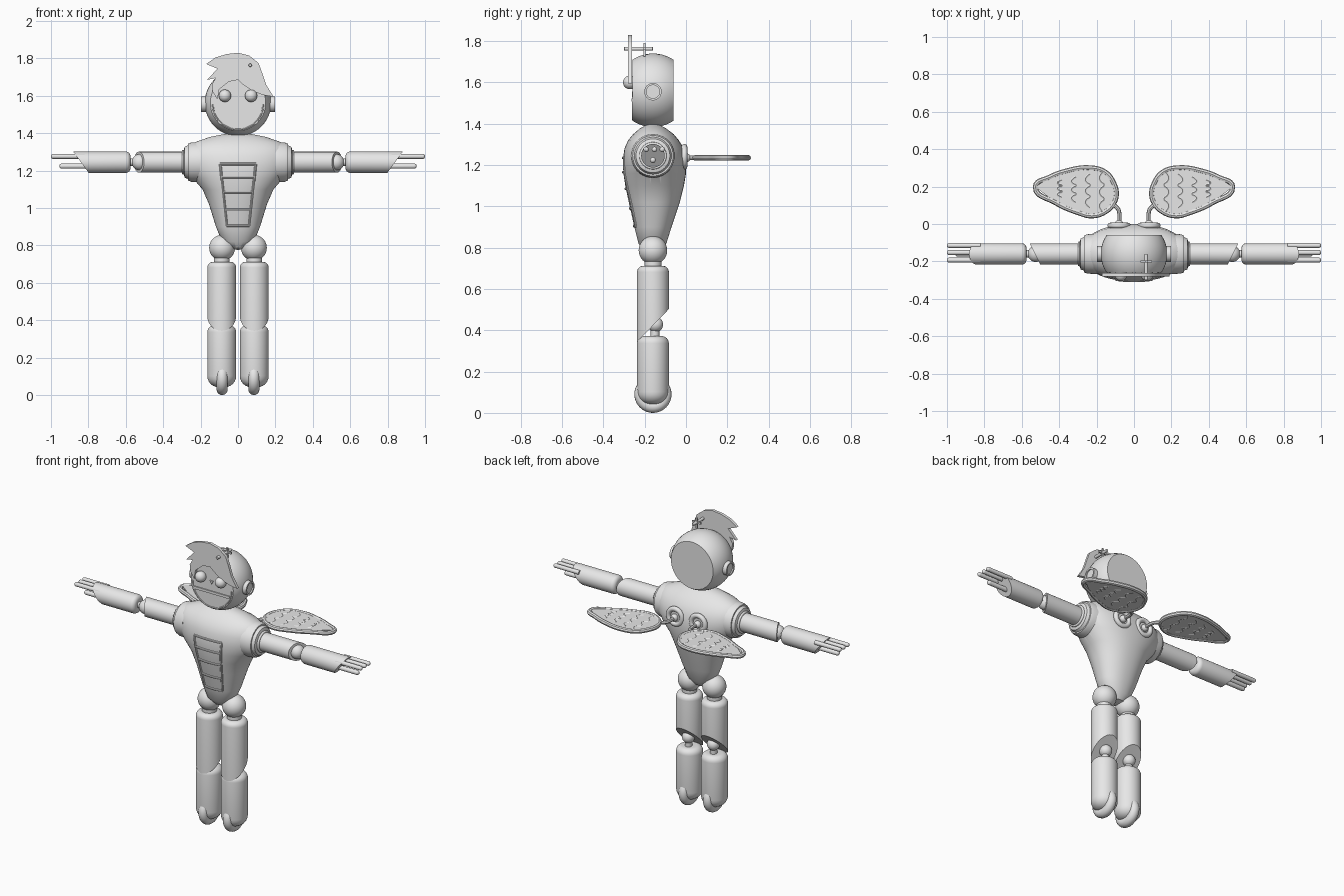
import bpy, bmesh
from math import sin, cos, pi
from mathutils import Vector

cube = bpy.data.objects.get("Cube")
if cube:
    bpy.data.objects.remove(cube, do_unlink=True)

grey = bpy.data.materials.new("plain_grey")
grey.use_nodes = True
grey.diffuse_color = (0.8, 0.8, 0.8, 1)
grey.node_tree.nodes["Principled BSDF"].inputs["Base Color"].default_value = (0.8, 0.8, 0.8, 1)
parts = []
MID = -0.16      # depth of the body axis
ARM = 1.245      # height of the arm axis


def finish(name, bm, pair=False):
    """Turn a bmesh into an object; pair adds the mirrored twin."""
    bmesh.ops.recalc_face_normals(bm, faces=bm.faces)
    for side in (("left_", "right_") if pair else ("",)):
        if side == "right_":
            bmesh.ops.scale(bm, vec=(-1, 1, 1), verts=bm.verts)
            bmesh.ops.reverse_faces(bm, faces=bm.faces)
        mesh = bpy.data.meshes.new(side + name)
        bm.to_mesh(mesh)
        mesh.materials.clear()
        mesh.materials.append(grey)
        ob = bpy.data.objects.new(side + name, mesh)
        bpy.context.collection.objects.link(ob)
        parts.append(ob)
    bm.free()


def cut(bm, point, normal):
    """Slice away the side the normal points to and close the hole."""
    geom = bm.verts[:] + bm.edges[:] + bm.faces[:]
    res = bmesh.ops.bisect_plane(bm, geom=geom, plane_co=point, plane_no=normal, clear_outer=True)
    edges = [e for e in res["geom_cut"] if isinstance(e, bmesh.types.BMEdge)]
    bmesh.ops.edgeloop_fill(bm, edges=edges)


def skin(rings):
    """Loft closed rings of points, merging the poles."""
    bm = bmesh.new()
    rows = [[bm.verts.new(p) for p in ring] for ring in rings]
    n = len(rows[0])
    for a, b in zip(rows, rows[1:]):
        for i in range(n):
            j = (i + 1) % n
            bm.faces.new((a[i], a[j], b[j], b[i]))
    bmesh.ops.remove_doubles(bm, verts=bm.verts, dist=1e-5)
    return bm


def lathe(name, profile, centre, axis, slices=(), pair=True, n=40):
    """Revolve (distance along axis, radius) pairs round an axis."""
    k = "XYZ".index(axis)
    rings = []
    for t, r in profile:
        ring = []
        for i in range(n):
            p = [0, 0, 0]
            p[k] = t
            p[(k + 1) % 3] = r * cos(2 * pi * i / n)
            p[(k + 2) % 3] = r * sin(2 * pi * i / n)
            ring.append(Vector(p) + Vector(centre))
        rings.append(ring)
    bm = skin(rings)
    for point, normal in slices:
        cut(bm, point, normal)
    finish(name, bm, pair)


def rounded(t0, t1, r, e0, e1, steps=6):
    """Profile of a cylinder with rounded ends of radius e0 and e1."""
    arc = [i * pi / 2 / steps for i in range(steps + 1)]
    low = [(t0 + e0 * (1 - cos(a)), r - e0 * (1 - sin(a))) for a in arc]
    high = [(t1 - e1 * (1 - cos(a)), r - e1 * (1 - sin(a))) for a in reversed(arc)]
    return [(t0, 0)] + low + high + [(t1, 0)]


def ball(name, centre, r, pair=True, slices=()):
    bm = bmesh.new()
    bmesh.ops.create_uvsphere(bm, u_segments=40, v_segments=24, radius=r)
    bmesh.ops.translate(bm, vec=centre, verts=bm.verts)
    for point, normal in slices:
        cut(bm, point, normal)
    finish(name, bm, pair)


def box(name, centre, size, pair=False):
    bm = bmesh.new()
    bmesh.ops.create_cube(bm, size=1)
    bmesh.ops.scale(bm, vec=size, verts=bm.verts)
    bmesh.ops.translate(bm, vec=centre, verts=bm.verts)
    finish(name, bm, pair)


def tube(name, points, r, closed=False, pair=False):
    curve = bpy.data.curves.new(name, "CURVE")
    curve.dimensions = "3D"
    curve.bevel_depth, curve.bevel_resolution, curve.resolution_u = r, 2, 6
    curve.use_fill_caps = True
    spline = curve.splines.new("BEZIER")
    spline.bezier_points.add(len(points) - 1)
    for bp, p in zip(spline.bezier_points, points):
        bp.co = p
        bp.handle_left_type = bp.handle_right_type = "AUTO"
    spline.use_cyclic_u = closed
    ob = bpy.data.objects.new(name, curve)
    bpy.context.collection.objects.link(ob)
    mesh = bpy.data.meshes.new_from_object(ob.evaluated_get(bpy.context.evaluated_depsgraph_get()))
    bm = bmesh.new()
    bm.from_mesh(mesh)
    bpy.data.objects.remove(ob, do_unlink=True)
    bpy.data.meshes.remove(mesh)
    bpy.data.curves.remove(curve)
    finish(name, bm, pair)


def plate(name, points, thickness, pair=False):
    bm = bmesh.new()
    face = bm.faces.new([bm.verts.new(p) for p in points])
    res = bmesh.ops.extrude_face_region(bm, geom=[face])
    bmesh.ops.translate(bm, vec=thickness, verts=[v for v in res["geom"] if isinstance(v, bmesh.types.BMVert)])
    finish(name, bm, pair)


# Torso: height, half width, front depth, back depth
SECTIONS = [(0.775, 0, -.16, -.16), (0.785, .04, -.2, -.12), (0.82, .085, -.23, -.095),
            (0.9, .118, -.25, -.07), (1.02, .155, -.277, -.03), (1.1, .19, -.294, -.01),
            (1.16, .242, -.303, 0), (1.22, .28, -.306, 0), (1.28, .285, -.298, -.01),
            (1.32, .27, -.28, -.035), (1.35, .235, -.255, -.06), (1.38, .15, -.22, -.1),
            (1.395, .075, -.19, -.13), (1.4, 0, -.16, -.16)]
POWER = 2.2


def section(z):
    for a, b in zip(SECTIONS, SECTIONS[1:]):
        if z <= b[0]:
            f = (z - a[0]) / (b[0] - a[0])
            return [u + (v - u) * f for u, v in zip(a[1:], b[1:])]


def chest(x, z):
    w, front, back = section(z)
    return (front + back) / 2 - (back - front) / 2 * (1 - (abs(x) / w) ** POWER) ** (1 / POWER)


def super_ring(z, w, front, back, n=56):
    ring = []
    for i in range(n):
        c, s = cos(2 * pi * i / n), sin(2 * pi * i / n)
        scale = (abs(c) ** POWER + abs(s) ** POWER) ** (-1 / POWER)
        ring.append((w * c * scale, (front + back) / 2 + (back - front) / 2 * s * scale, z))
    return ring


bm = skin([super_ring(*row) for row in SECTIONS])
for s in (-1, 1):
    cut(bm, (s * 0.24, 0, 0), (s, 0, 0))
finish("torso", bm)

# Belly grille that follows the torso
half = lambda z: 0.06 + 0.035 * (z - 0.905) / 0.33
for z in (0.905, 0.99, 1.085, 1.165, 1.235):
    xs = [half(z) * i / 4 for i in range(-4, 5)]
    tube("grille_bar", [(x, chest(x, z), z) for x in xs], 0.007)
heights = [0.905 + 0.33 * i / 8 for i in range(9)]
tube("grille_edge", [(half(z), chest(half(z), z), z) for z in heights], 0.007, pair=True)

# Head: a ball sliced flat at front and back
ball("head", (0, MID, 1.562), 0.178, False, [((0, -.258, 0), (0, -1, 0)), ((0, -.06, 0), (0, 1, 0))])
lathe("ear", [(.15, 0), (.15, .042), (.198, .042), (.198, .032), (.19, .032), (.19, 0)], (0, MID, 1.555), "X")
ball("eye", (.07, -.272, 1.6), 0.033)
plate("nose", [(-.012, -.258, 1.588), (.012, -.258, 1.588), (0, -.258, 1.568)], (0, -.008, 0))
box("mouth", (0, -.26, 1.515), (.25, .009, .016))
tube("smile", [(.135 * cos(a), -.258, 1.555 - .135 * sin(a)) for a in [pi * i / 12 for i in range(13)]], .004)

# Hair: flat swept cut-out in front of the face
HAIR = [(-.17, 1.77), (-.12, 1.805), (-.06, 1.823), (0, 1.83), (.06, 1.815), (.11, 1.775), (.13, 1.72),
        (.15, 1.66), (.19, 1.595), (.13, 1.605), (.07, 1.63), (.02, 1.665), (0, 1.685), (-.05, 1.675),
        (-.1, 1.635), (-.11, 1.58), (-.135, 1.62), (-.14, 1.66), (-.12, 1.695), (-.165, 1.685),
        (-.11, 1.745)]
plate("hair", [(x, -.262, z) for x, z in HAIR], (0, -.018, 0))
lathe("hair_pin", rounded(-.3, -.16, .009, .004, .004), (.065, 0, 1.763), "Y", pair=False, n=16)
box("pin_crossbar", (.065, -.2, 1.763), (.06, .01, .012))
box("pin_upright", (.065, -.2, 1.758), (.012, .01, .065))

# Arms
lathe("shoulder", [(.2, 0), (.2, .108), (.25, .105), (.268, .098), (.268, .09), (.285, .082), (.292, .06),
                   (.292, 0)], (0, MID, ARM), "X")
lathe("arm_collar", rounded(.275, .3, .066, .006, .006), (0, MID, ARM), "X")
lathe("upper_arm", rounded(.28, .6, .056, 0, 0), (0, MID, ARM), "X", [((.53, MID, ARM), (.11, -.055, 0))])
ball("elbow", (.525, MID, ARM), .043)
lathe("elbow_pin", rounded(.52, .6, .02, 0, 0), (0, MID, ARM), "X")
lathe("forearm", rounded(.575, .95, .057, .025, 0), (0, MID, ARM), "X", [((.84, MID, ARM), (.11, 0, -.08))])
for y in (-.115, -.153, -.193):
    lathe("finger", rounded(.82, 1, .013, 0, .012), (0, y, 1.276), "X", n=16)
lathe("thumb", rounded(.78, .955, .014, 0, .013), (0, MID, 1.224), "X", n=16)

# Legs
ball("hip", (.085, MID, .787), .069)
lathe("hip_pin", rounded(.69, .75, .042, .005, .005), (.087, MID, 0), "Z")
lathe("thigh", rounded(.3, .712, .077, 0, .03), (.087, MID, 0), "Z", [((0, MID, .423), (0, .155, -.15))])
ball("knee", (.087, -.148, .428), .037)
lathe("knee_pin", rounded(.34, .43, .021, 0, 0), (.087, -.15, 0), "Z")
lathe("shin", rounded(.042, .372, .077, .06, .035), (.087, MID, 0), "Z")
wheel = [(.03 * sin(2 * pi * i / 16), .06 + .03 * cos(2 * pi * i / 16)) for i in range(17)]
lathe("wheel", wheel, (.085, MID, .09), "X")

# Wings: rimmed teardrops with scalloped feather ridges
WING = [(.095, .16), (.11, .11), (.155, .065), (.225, .044), (.3, .062), (.42, .115), (.527, .198),
        (.45, .25), (.36, .283), (.24, .3), (.155, .277), (.11, .22)]
LEVEL = 1.235
plate("wing", [(x, y, LEVEL - .009) for x, y in WING], (0, 0, .018), pair=True)
tube("wing_rim", [(x, y, LEVEL) for x, y in WING], .014, True, True)
for row in range(4):
    low, high = .06 + .028 * row, .285 - .016 * row
    scallop = [(.16 + .075 * row + .025 * abs(sin(pi * i / 4)), low + (high - low) * i / 12, LEVEL)
               for i in range(13)]
    tube("feather_ridge", scallop, .0115, pair=True)

# Wing sockets on the back
socket = [(.015 * sin(2 * pi * i / 12), .047 + .015 * cos(2 * pi * i / 12)) for i in range(13)]
lathe("wing_socket", socket, (.08, -.008, LEVEL + .005), "Y")
lathe("socket_plate", rounded(-.06, -.008, .05, 0, 0), (.08, 0, LEVEL + .005), "Y")
ball("wing_joint", (.08, 0, LEVEL), .022)
tube("wing_rod", [(.08, 0, LEVEL), (.078, .05, LEVEL), (.085, .08, LEVEL), (.12, .11, LEVEL)], .011, pair=True)

# Smooth curved surfaces, keep hard edges
bpy.ops.object.select_all(action="DESELECT")
for ob in parts:
    ob.select_set(True)
bpy.context.view_layer.objects.active = parts[0]
bpy.ops.object.shade_smooth_by_angle(angle=0.6)
